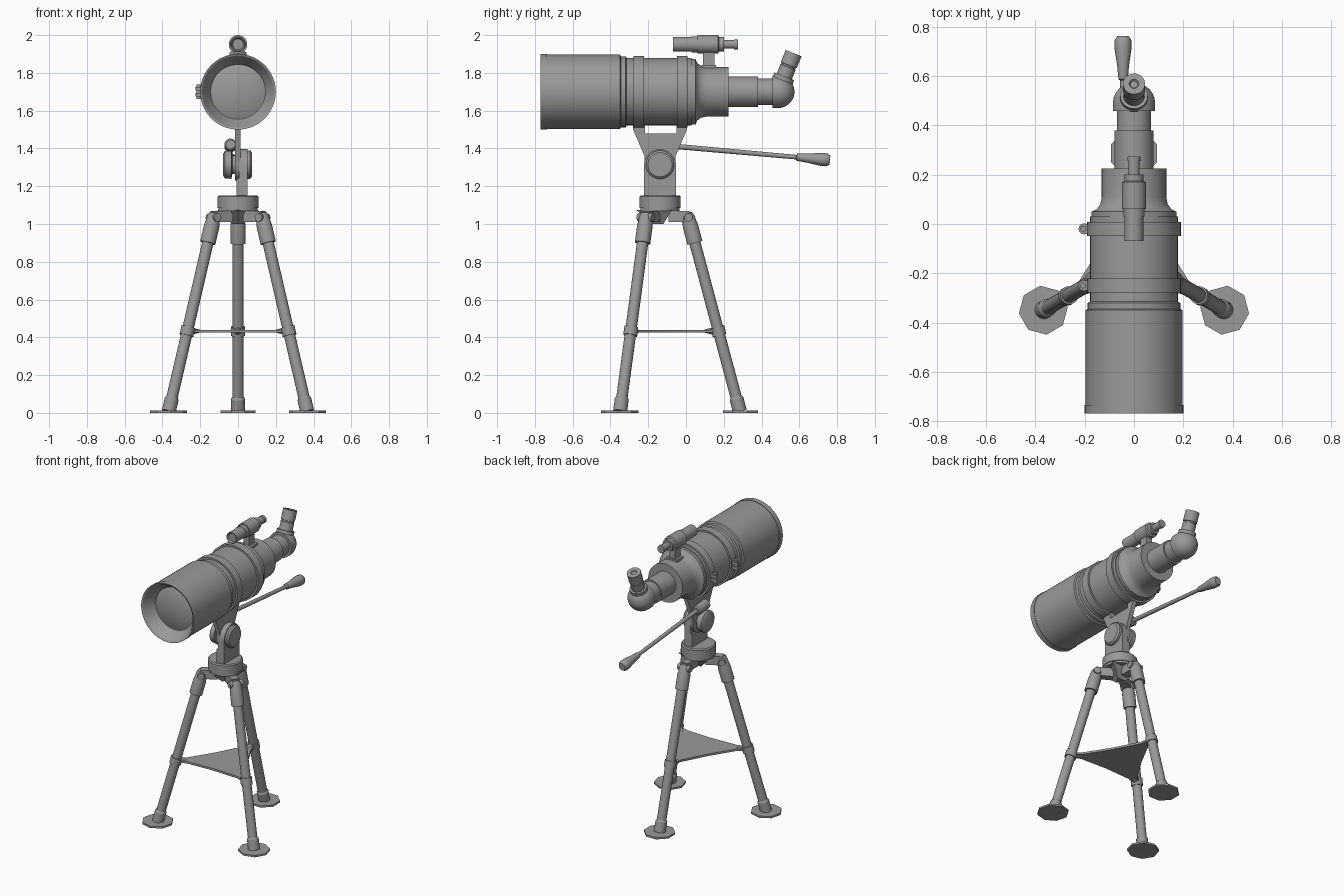
import bpy, bmesh, math
from mathutils import Vector, Matrix

cube = bpy.data.objects.get("Cube")
if cube:
    bpy.data.objects.remove(cube, do_unlink=True)

GREY = (0.32, 0.32, 0.32, 1.0)
grey = bpy.data.materials.new("plain grey")
grey.use_nodes = True
grey.diffuse_color = GREY
grey.node_tree.nodes["Principled BSDF"].inputs["Base Color"].default_value = GREY

AXIS_Z = 1.70      # optical axis height
HEAD_Y = -0.1375   # tripod centre
BACK = Vector((0, 1, 0))
SIDE = Vector((1, 0, 0))
UP = Vector((0, 0, 1))


def finish(name, bm):
    bmesh.ops.recalc_face_normals(bm, faces=bm.faces)
    mesh = bpy.data.meshes.new(name)
    bm.to_mesh(mesh)
    bm.free()
    mesh.materials.append(grey)
    obj = bpy.data.objects.new(name, mesh)
    bpy.context.collection.objects.link(obj)
    bpy.ops.object.select_all(action='DESELECT')
    obj.select_set(True)
    bpy.context.view_layer.objects.active = obj
    bpy.ops.object.shade_smooth_by_angle(angle=math.radians(32))
    return obj


def lathe(name, profile, origin, direction, sides=32, turn=0.0):
    """Revolve (distance, radius) pairs about a line and cap open ends."""
    bm = bmesh.new()
    rot = Vector(direction).to_track_quat('Z', 'Y').to_matrix()
    rings = []
    for t, r in profile:
        count = sides if r > 0 else 1
        rings.append([bm.verts.new(Vector(origin) + rot @ Vector((
            r * math.cos(turn + math.tau * i / sides),
            r * math.sin(turn + math.tau * i / sides), t))) for i in range(count)])
    for a, b in zip(rings, rings[1:]):
        for i in range(sides):
            j = (i + 1) % sides
            if len(a) == 1:
                bm.faces.new((a[0], b[i], b[j]))
            elif len(b) == 1:
                bm.faces.new((a[i], a[j], b[0]))
            else:
                bm.faces.new((a[i], a[j], b[j], b[i]))
    for ring in (rings[0], rings[-1]):
        if len(ring) > 1:
            bm.faces.new(ring)
    return finish(name, bm)


def prism(name, points, offset):
    """Extrude a flat outline of 3D points by an offset."""
    bm = bmesh.new()
    face = bm.faces.new([bm.verts.new(p) for p in points])
    out = bmesh.ops.extrude_face_region(bm, geom=[face])
    bmesh.ops.translate(bm, vec=offset, verts=[v for v in out["geom"] if isinstance(v, bmesh.types.BMVert)])
    return finish(name, bm)


def box(name, centre, size, turn=0.0):
    bm = bmesh.new()
    bmesh.ops.create_cube(bm, size=1)
    bm.transform(Matrix.Translation(centre) @ Matrix.Rotation(turn, 4, 'Z') @ Matrix.Diagonal((*size, 1)))
    return finish(name, bm)


def arc(cy, cz, r, start, end, steps=16):
    angles = [math.radians(start + (end - start) * i / steps) for i in range(steps + 1)]
    return [(cy + r * math.cos(a), cz + r * math.sin(a)) for a in angles]


# Main tube: domed lens, hollow hood, barrel and rear cell
axis = (0, 0, AXIS_Z)
lathe("main_tube", [
    (-0.69, 0.145), (-0.765, 0.19), (-0.77, 0.20), (-0.735, 0.20), (-0.735, 0.197),
    (-0.35, 0.197), (-0.345, 0.188), (-0.32, 0.188), (-0.315, 0.178), (0.03, 0.178),
    (0.03, 0.173), (0.05, 0.173), (0.06, 0.152), (0.08, 0.137), (0.11, 0.131),
    (0.225, 0.131), (0.225, 0.08)], axis, BACK, 64)
lathe("front_lens", [(-0.715, 0), (-0.713, 0.04), (-0.707, 0.08), (-0.698, 0.12), (-0.688, 0.146)],
      axis, BACK, 48)
lathe("focuser_tube", [(0.2, 0.08), (0.38, 0.08), (0.38, 0.07), (0.47, 0.07)], axis, BACK, 48)

# Clamp rings with split lugs and bolts on the right side
for place, y in (("front", -0.25), ("rear", -0.02)):
    lathe(place + "_clamp_ring", [(y - 0.028, 0.17), (y - 0.028, 0.19), (y + 0.028, 0.19), (y + 0.028, 0.17)],
          axis, BACK, 64)
    for s in (-1, 1):
        lathe(place + "_clamp_lug", [(-0.009, 0.022), (0.009, 0.022)], (-0.203, y, AXIS_Z + s * 0.015), UP, 20)
        box(place + "_clamp_lug_root", (-0.19, y, AXIS_Z + s * 0.015), (0.026, 0.042, 0.018))
    lathe(place + "_clamp_bolt", [(-0.038, 0.012), (0.038, 0.012)], (-0.207, y, AXIS_Z), UP, 12)

# Finder scope on its stalk
lathe("finder_scope", [
    (-0.06, 0.028), (-0.07, 0.034), (-0.07, 0.039), (0.03, 0.039), (0.03, 0.042), (0.06, 0.042),
    (0.06, 0.049), (0.17, 0.049), (0.175, 0.038), (0.2, 0.038), (0.2, 0.023), (0.255, 0.023),
    (0.255, 0.026), (0.275, 0.026)], (0, 0, 1.951), BACK, 32)
box("finder_stalk", (0, 0.12, 1.865), (0.045, 0.06, 0.10))
box("finder_base", (0, 0.12, 1.832), (0.08, 0.075, 0.02))

# Angled eyepiece
elbow = Vector((0, 0.488, AXIS_Z))
ball = arc(0, 0, 0.086, 90, 0, 12)
lathe("elbow", [(-0.03, 0.086)] + [(z, max(y, 0)) for z, y in
      [(c, s) for c, s in ball[:-1]]] + [(0.086, 0)], elbow, BACK, 40)
look = Vector((0, 0.37, 0.93)).normalized()
lathe("eyepiece", [
    (0, 0.056), (0.088, 0.056), (0.088, 0.043), (0.14, 0.043), (0.142, 0.04), (0.15, 0.04),
    (0.152, 0.045), (0.22, 0.045), (0.22, 0.02), (0.212, 0.015)], elbow, look, 32)

# Tilt head: post with rounded top, flared cradle plate and side knobs
post = [(-0.222, 1.14), (-0.053, 1.14)] + arc(HEAD_Y, 1.312, 0.0845, 0, 180)
prism("head_post", [(0.004, y, z) for y, z in post], SIDE * 0.046)
plate = [(-0.28, 1.545), (-0.28, 1.50), (-0.22, 1.36)] + arc(HEAD_Y, 1.312, 0.083, 180, 360) + [
    (-0.055, 1.36), (0.005, 1.50), (0.005, 1.545), (-0.05, 1.545), (-0.05, 1.48),
    (-0.217, 1.48), (-0.217, 1.545)]
prism("cradle_plate", [(-0.015, y, z) for y, z in plate], SIDE * 0.028)
box("post_foot", (0.02, HEAD_Y, 1.19), (0.058, 0.166, 0.10))
pivot = (0, HEAD_Y, 1.314)
lathe("left_tilt_knob", [(0.04, 0.075), (0.064, 0.075), (0.074, 0.064)], pivot, SIDE, 40)
lathe("right_tilt_knob", [(-0.08, 0.055), (-0.07, 0.072), (-0.035, 0.075), (-0.03, 0.05), (-0.01, 0.05)],
      pivot, SIDE, 40)

# Pan handle
grip_end = Vector((-0.045, 0.762, 1.338))
socket = Vector((-0.04, -0.17, 1.421))
reach = (grip_end - socket).length
lathe("pan_handle", [
    (0, 0.024), (0.008, 0.032), (0.11, 0.032), (0.118, 0.024), (0.118, 0.014),
    (reach - 0.18, 0.012), (reach - 0.175, 0.019), (reach - 0.12, 0.024), (reach - 0.045, 0.035),
    (reach - 0.015, 0.034), (reach, 0.024)], socket, grip_end - socket, 24)

# Tripod hub
hub = Vector((0, HEAD_Y, 0))
lathe("hub_disc", [(1.07, 0.104), (1.085, 0.104), (1.085, 0.109), (1.145, 0.109), (1.152, 0.102)], hub, UP, 48)
lathe("hub_cone", [(1.0, 0.035), (1.075, 0.127)], hub, UP, 3, math.pi / 2)

# Three legs, each with hinge, collars and an eight-sided foot
SPLAY = 0.267
names = ("back", "front_right", "front_left")
brace = []
for k, name in enumerate(names):
    turn = math.radians(90 + 120 * k)
    out = Vector((math.cos(turn), math.sin(turn), 0))
    across = Vector((-out.y, out.x, 0))
    foot = hub + out * 0.425
    rise = UP - out * SPLAY
    k_len = rise.length

    def leg_part(part, profile, sides=24):
        lathe(name + part, [(z * k_len, r) for z, r in profile], foot, rise, sides)

    leg_part("_leg", [(0.012, 0.03), (0.9, 0.03), (0.9, 0.041), (0.99, 0.041), (1.01, 0.037),
                      (1.035, 0.036), (1.055, 0.028), (1.065, 0.0)])
    leg_part("_ankle", [(0.008, 0.037), (0.075, 0.037), (0.085, 0.03)])
    leg_part("_brace_collar", [(0.41, 0.037), (0.455, 0.037)])
    lathe(name + "_foot", [(0.0, 0.10), (0.012, 0.10)], foot, UP, 8, turn + math.pi / 8)
    hinge = hub + out * 0.15 + UP * 1.035
    lathe(name + "_hinge_pin", [(-0.045, 0.022), (0.045, 0.022)], hinge, across, 20)
    box(name + "_hinge_arm", hub + out * 0.10 + UP * 1.04, (0.11, 0.05, 0.06), turn)
    lathe(name + "_brace_socket", [(0.235, 0.008), (0.29, 0.022)], hub + UP * 0.433, out, 16)
    # Brace outline: corner ends followed by a gently hollow edge
    following = Matrix.Rotation(math.radians(60), 3, 'Z') @ out
    brace += [hub + out * 0.29 - across * 0.022, hub + out * 0.29 + across * 0.022,
              hub + out * 0.24 + across * 0.03, hub + following * 0.138]
    nxt = Matrix.Rotation(math.radians(120), 3, 'Z') @ out
    brace.append(hub + nxt * 0.24 - Vector((-nxt.y, nxt.x, 0)) * 0.03)

# Spreader plate between the legs
prism("leg_brace", [p + UP * 0.426 for p in brace], UP * 0.014)
